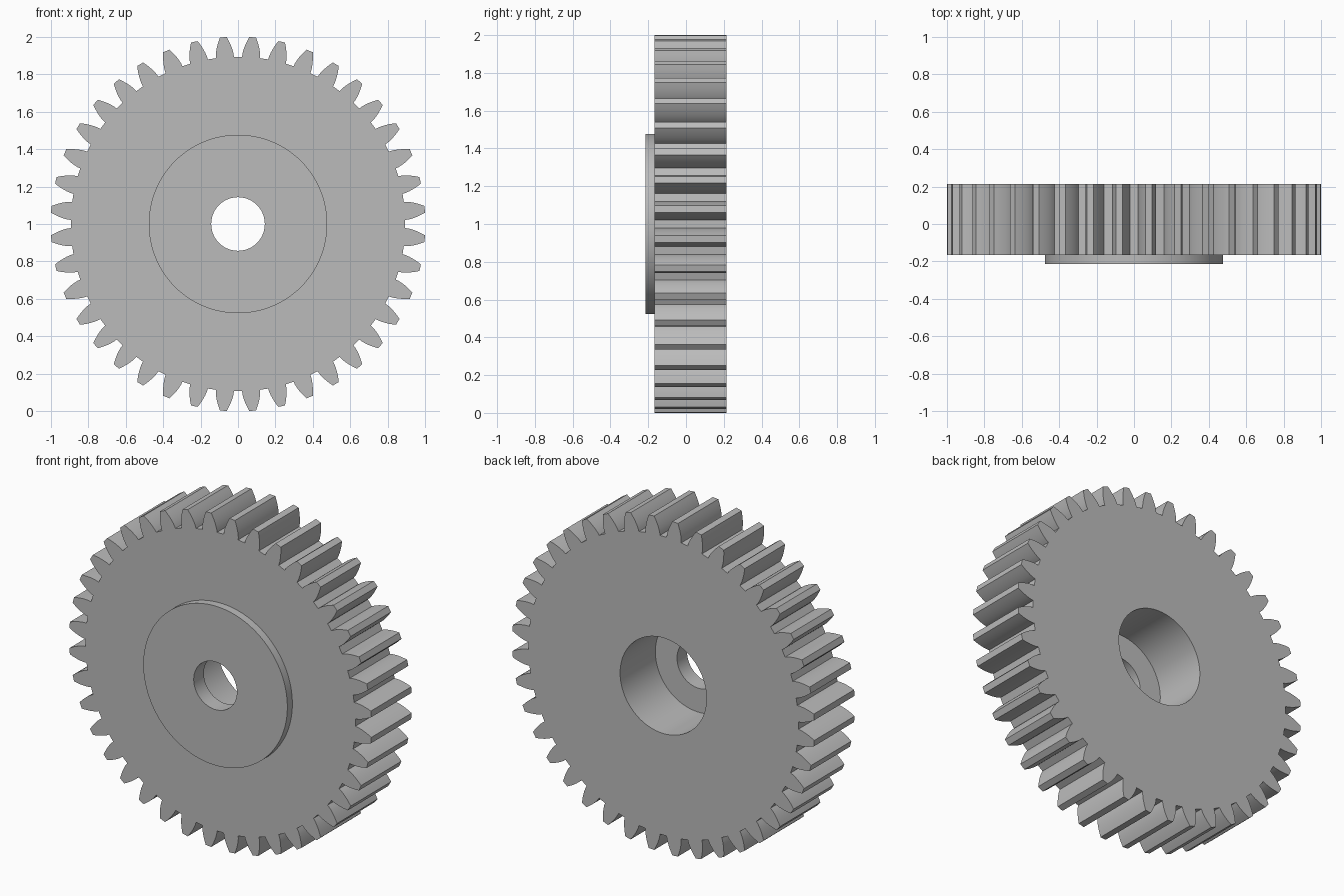
import bpy, bmesh
from math import sin, cos, tan, acos, pi, radians

cube = bpy.data.objects.get("Cube")
if cube:
    bpy.data.objects.remove(cube, do_unlink=True)

# Gear proportions, all in multiples of the tooth module
TEETH = 40
M = 0.0477
TIP = M * (TEETH / 2 + 1)
ROOT = TIP - 2.25 * M
PRESSURE = radians(20)
BASE = M * TEETH / 2 * cos(PRESSURE)
STEPS = 7                      # points along each tooth flank
COUNT = TEETH * STEPS * 2      # points in every ring
FRONT, FACE, STEP, BACK = -4.5 * M, -3.5 * M, -2.5 * M, 4.5 * M


def involute(a):
    return tan(a) - a


def half_angle(r):
    """Half the tooth's angular width at radius r."""
    a = acos(BASE / max(r, BASE))
    return pi / (2 * TEETH) + involute(PRESSURE) - involute(a)


def tooth_outline():
    points = []
    radii = [ROOT + (TIP - ROOT) * i / (STEPS - 1) for i in range(STEPS)]
    for t in range(TEETH):
        mid = (t + 0.5) * 2 * pi / TEETH
        points += [(r, mid - half_angle(r)) for r in radii]
        points += [(r, mid + half_angle(r)) for r in reversed(radii)]
    return points


def circle(r):
    return [(r, (i + 0.5) * 2 * pi / COUNT) for i in range(COUNT)]


# Walk the cross-section: teeth, front face, raised hub, bore, counterbore, back
teeth = tooth_outline()
hub, bore, counterbore = circle(10 * M), circle(3 * M), circle(6 * M)
section = [(teeth, BACK), (teeth, FACE), (hub, FACE), (hub, FRONT),
           (bore, FRONT), (bore, STEP), (counterbore, STEP), (counterbore, BACK)]

bm = bmesh.new()
rings = [[bm.verts.new((r * cos(a), y, 1 + r * sin(a))) for r, a in pts]
         for pts, y in section]
for k, ring in enumerate(rings):
    after = rings[(k + 1) % len(rings)]
    for i in range(COUNT):
        j = (i + 1) % COUNT
        bm.faces.new((ring[i], ring[j], after[j], after[i]))
bmesh.ops.recalc_face_normals(bm, faces=bm.faces)

mesh = bpy.data.meshes.new("gear_wheel")
bm.to_mesh(mesh)
bm.free()
gear = bpy.data.objects.new("gear_wheel", mesh)
bpy.context.collection.objects.link(gear)

# Plain grey metal
grey = bpy.data.materials.new("plain_grey")
grey.use_nodes = True
colour = (0.5, 0.5, 0.5, 1)
grey.diffuse_color = colour
grey.node_tree.nodes["Principled BSDF"].inputs["Base Color"].default_value = colour
mesh.materials.append(grey)

# Smooth bores and flanks, crisp edges
bpy.ops.object.select_all(action="DESELECT")
gear.select_set(True)
bpy.context.view_layer.objects.active = gear
bpy.ops.object.shade_smooth_by_angle(angle=radians(25))
